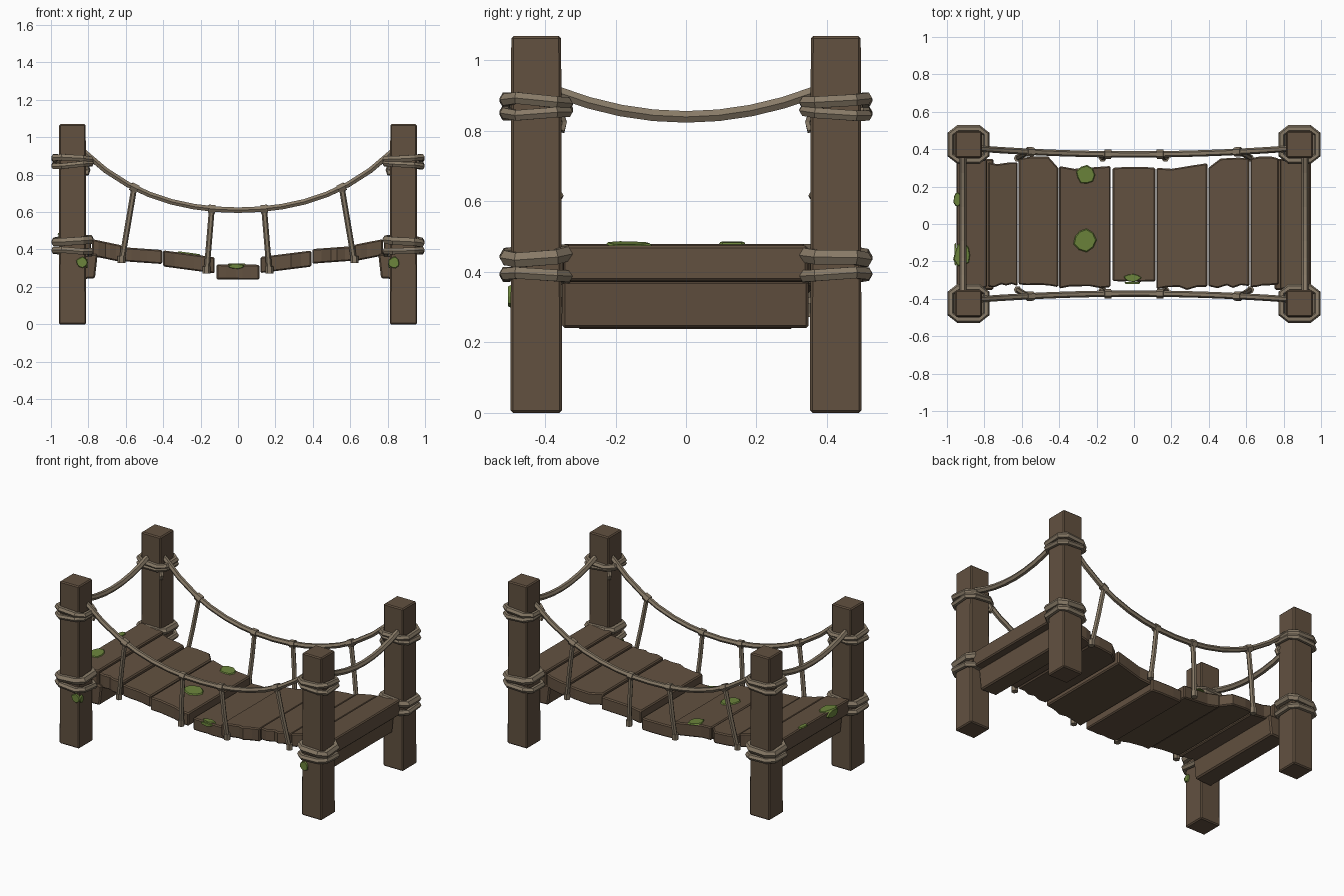
import bpy, bmesh, math, random
from mathutils import Vector as V

if "Cube" in bpy.data.objects:
    bpy.data.objects.remove(bpy.data.objects["Cube"])

random.seed(4)


def material(name, rgb):
    m = bpy.data.materials.new(name)
    m.diffuse_color = (*rgb, 1)
    m.use_nodes = True
    m.node_tree.nodes["Principled BSDF"].inputs["Base Color"].default_value = m.diffuse_color
    return m


WOOD = material("brown wood", (0.122, 0.082, 0.051))
ROPE = material("tan rope", (0.245, 0.195, 0.135))
MOSS = material("green moss", (0.150, 0.235, 0.045))


def finish(name, bm, mat, bevel=0):
    bmesh.ops.recalc_face_normals(bm, faces=bm.faces)
    me = bpy.data.meshes.new(name)
    bm.to_mesh(me)
    bm.free()
    me.materials.append(mat)
    ob = bpy.data.objects.new(name, me)
    bpy.context.collection.objects.link(ob)
    if bevel:
        mod = ob.modifiers.new("worn edges", 'BEVEL')
        mod.width = bevel
        mod.segments = 1
        mod.limit_method = 'ANGLE'
        mod.angle_limit = math.radians(50)
    return ob


def prism(name, outline, offset, mat, bevel=0, scale=1.0):
    """Extrude a flat outline along offset, optionally scaling the far end."""
    bm = bmesh.new()
    mid = sum(outline, V((0, 0, 0))) / len(outline)
    a = [bm.verts.new(p) for p in outline]
    b = [bm.verts.new(mid + (p - mid) * scale + offset) for p in outline]
    bm.faces.new(a)
    bm.faces.new(b[::-1])
    n = len(a)
    for i in range(n):
        j = (i + 1) % n
        bm.faces.new((a[i], b[i], b[j], a[j]))
    return finish(name, bm, mat, bevel)


def tube(name, pts, r, closed=False, sides=6):
    """Low-poly rope swept along points."""
    bm = bmesh.new()
    n = len(pts)
    span = (pts[1] - pts[0]).normalized()
    ref = V((0, 1, 0)) if abs(span.z) > 0.8 else V((0, 0, 1))
    rings = []
    for i, p in enumerate(pts):
        nxt = pts[(i + 1) % n] if closed else pts[min(i + 1, n - 1)]
        prv = pts[i - 1] if closed else pts[max(i - 1, 0)]
        t = (nxt - prv).normalized()
        u = t.cross(ref).normalized()
        w = u.cross(t)
        rings.append([bm.verts.new(p + r * (math.cos(k * math.tau / sides) * u
                                            + math.sin(k * math.tau / sides) * w))
                      for k in range(sides)])
    for i in range(n if closed else n - 1):
        a, b = rings[i], rings[(i + 1) % n]
        for k in range(sides):
            m = (k + 1) % sides
            bm.faces.new((a[k], a[m], b[m], b[k]))
    if not closed:
        bm.faces.new(rings[0])
        bm.faces.new(rings[-1][::-1])
    return finish(name, bm, ROPE)


def moss(center, u, v, lift):
    """Irregular thin patch spanned by half-axes u and v."""
    c, u, v = V(center), V(u), V(v)
    pts = []
    for k in range(9):
        a = k * math.tau / 9
        s = random.uniform(0.82, 1.08)
        pts.append(c + u * math.cos(a) * s + v * math.sin(a) * s)
    prism("moss_patch", pts, V(lift), MOSS, scale=0.88)


PX, PY, HALF = 0.885, 0.425, 0.073


def rail_point(x, side):
    return V((x, side * (0.372 + 0.045 * x * x), 0.61 + 0.33 * x ** 2 + 0.19 * x ** 4))


# Posts with rope lashings
for sx in (-1, 1):
    for sy in (-1, 1):
        c = V((sx * PX, sy * PY, 0))
        base = [c + V((x * HALF, y * HALF, 0))
                for x, y in ((-1, -1), (1, -1), (1, 1), (-1, 1))]
        prism("post", base, V((0, 0, 1.07)), WOOD, 0.007, 0.97)
        for z, r, tilt in ((0.883, 0.019, 0.05), (0.856, 0.017, -0.06),
                           (0.446, 0.024, -0.06), (0.39, 0.019, 0.06)):
            a, b, d = 0.114 - r, 0.104 - r, 0.056
            loop = [(a, -d), (a, d), (d, b), (-d, b), (-a, d), (-a, -d), (-d, -b), (d, -b)]
            tube("post_lashing",
                 [c + V((x, y, z + tilt * (x * sx + y * sy) + random.uniform(-.004, .004)))
                  for x, y in loop], r, True)
        # loose rope end below the upper lashing
        tube("rope_tail", [V((sx * 0.812, sy * 0.36, 0.85)), V((sx * 0.803, sy * 0.35, 0.825)),
                           V((sx * 0.812, sy * 0.357, 0.80))], 0.014)

# Cross beams under both ends
for sx in (-1, 1):
    profile = [V((sx * x, -0.352, z)) for x, z in
               ((0.765, 0.245), (0.885, 0.24), (0.90, 0.375), (0.75, 0.375))]
    prism("cross_beam", profile, V((0, 0.70, 0)), WOOD, 0.008)

# Deck planks: x range, top heights, thickness, front edge, back edge points
planks = [
    (-0.95, -0.785, 0.480, 0.462, 0.100, -0.348, (0.348, 0.345, 0.348, 0.345)),
    (-0.78, -0.622, 0.455, 0.422, 0.090, -0.335, (0.33, 0.32, 0.33, 0.33)),
    (-0.617, -0.405, 0.412, 0.397, 0.075, -0.335, (0.35, 0.36, 0.36, 0.30)),
    (-0.40, -0.125, 0.395, 0.358, 0.086, -0.345, (0.31, 0.295, 0.305, 0.31)),
    (-0.115, 0.115, 0.320, 0.318, 0.080, -0.315, (0.30, 0.305, 0.305, 0.30)),
    (0.12, 0.392, 0.360, 0.394, 0.086, -0.350, (0.30, 0.295, 0.315, 0.325)),
    (0.397, 0.617, 0.402, 0.418, 0.078, -0.340, (0.30, 0.35, 0.355, 0.35)),
    (0.622, 0.775, 0.425, 0.455, 0.088, -0.335, (0.35, 0.36, 0.36, 0.35)),
    (0.78, 0.945, 0.462, 0.475, 0.100, -0.348, (0.348, 0.345, 0.348, 0.345)),
]
for x0, x1, z0, z1, th, yf, yb in planks:
    def at(t, y):
        return V((x0 + (x1 - x0) * t, y, z0 + (z1 - z0) * t))
    front = [at(t, yf + random.uniform(-0.004, 0.014)) for t in (0, 0.22, 0.45, 0.6, 0.8, 1)]
    back = [at(t, y) for t, y in zip((0, 0.3, 0.75, 1), yb)]
    prism("deck_plank", front + back[::-1], V((0, 0, -th)), WOOD, 0.007)

# Sagging handrails, hangers and their knots
for side in (-1, 1):
    tube("handrail_rope", [rail_point(-0.825 + 1.65 * i / 14, side) for i in range(15)], 0.017)
    for xt, xb, zb in ((-0.555, -0.622, 0.335), (-0.14, -0.168, 0.28),
                       (0.14, 0.168, 0.28), (0.555, 0.622, 0.335)):
        top, foot = rail_point(xt, side), V((xb, side * 0.352, zb))
        mid = (top + foot) / 2 + V((0, side * 0.004, 0))
        tube("hanger_rope", [top, mid, foot], 0.0155)
        tube("rail_knot", [rail_point(xt - 0.018, side), rail_point(xt + 0.018, side)], 0.025)
        tube("foot_knot", [foot + V((0, 0, 0.03)), foot + V((0, 0, -0.008))], 0.021)

# End ropes between post pairs
for sx in (-1, 1):
    tube("end_rope", [V((sx * 0.915, y, 0.84 + 0.068 * (y / 0.36) ** 2))
                      for y in [-0.37 + 0.74 * i / 8 for i in range(9)]], 0.019)

# Moss patches on the deck, posts and plank edge
UP = (0, 0, 0.008)
moss((-0.26, 0.262, 0.374), (0.052, 0, -0.007), (0, 0.052, 0), UP)
moss((-0.265, -0.085, 0.375), (0.066, 0, -0.009), (0, 0.066, 0), UP)
moss((-0.918, -0.165, 0.474), (0.05, 0, -0.006), (0, 0.07, 0), UP)
moss((-0.945, 0.13, 0.477), (0.02, 0, -0.002), (0, 0.045, 0), UP)
moss((-0.952, -0.165, 0.455), (0, 0.06, 0), (0, 0, 0.028), (-0.009, 0, 0))
for sx in (-1, 1):
    moss((sx * 0.835, -0.496, 0.33), (0.032, 0, 0), (0, 0, 0.032), (0, -0.009, 0))
    moss((sx * 0.813, -0.478, 0.325), (0, 0.02, 0), (0, 0, 0.026), (-sx * 0.009, 0, 0))
moss((-0.01, -0.311, 0.309), (0.05, 0, 0), (0, 0, 0.013), (0, -0.009, 0))
moss((-0.01, -0.288, 0.317), (0.05, 0, 0), (0, 0.022, 0), UP)
